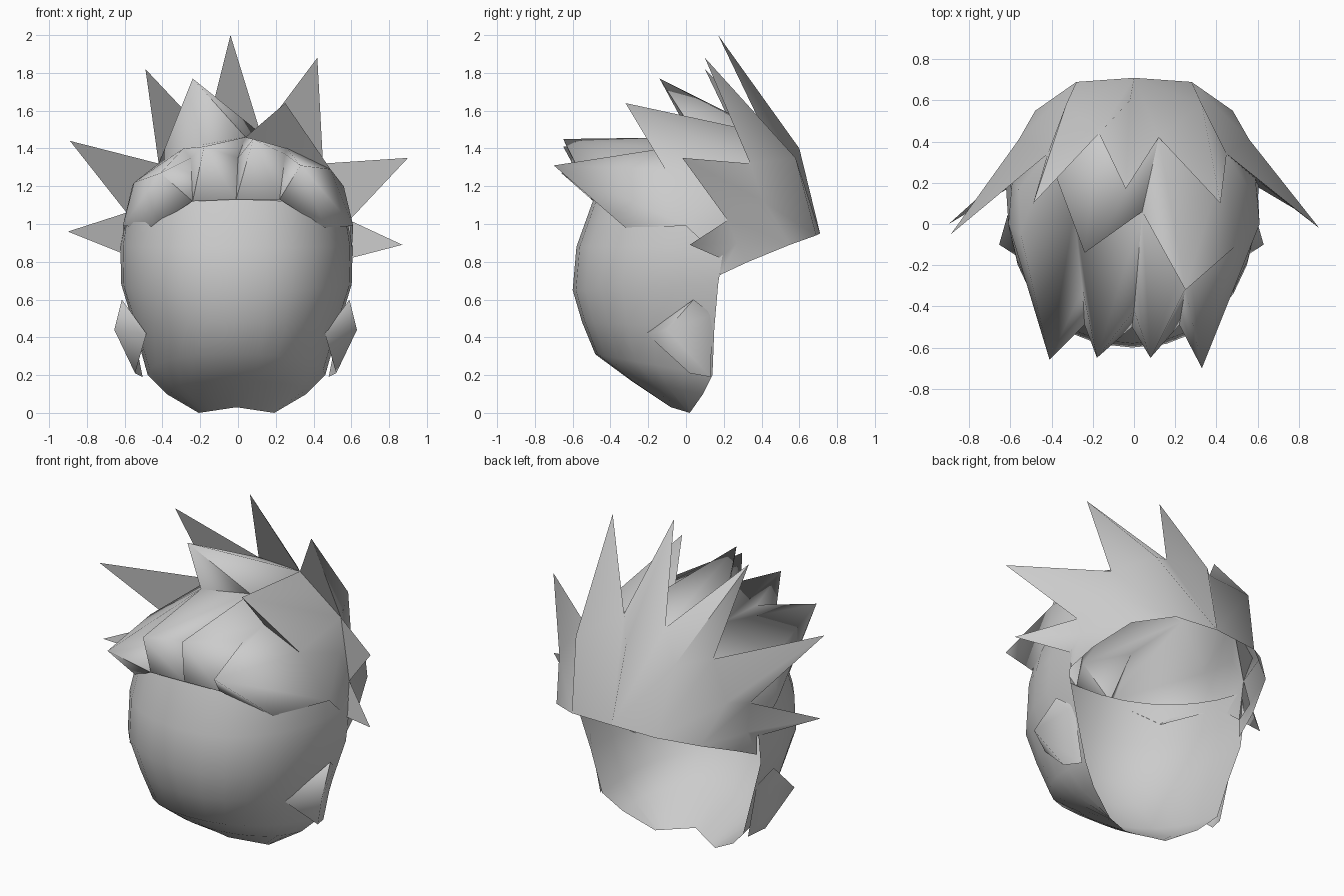
import bpy, bmesh, math

if "Cube" in bpy.data.objects:
    bpy.data.objects.remove(bpy.data.objects["Cube"])

grey = bpy.data.materials.new("plain_grey")
grey.diffuse_color = (0.6, 0.6, 0.6, 1)
grey.use_nodes = True
grey.node_tree.nodes["Principled BSDF"].inputs["Base Color"].default_value = grey.diffuse_color


def finish(name, bm, angle):
    """Turn a bmesh into a shaded object."""
    bmesh.ops.recalc_face_normals(bm, faces=bm.faces)
    me = bpy.data.meshes.new(name)
    bm.to_mesh(me)
    bm.free()
    me.materials.append(grey)
    ob = bpy.data.objects.new(name, me)
    bpy.context.collection.objects.link(ob)
    bpy.ops.object.select_all(action='DESELECT')
    ob.select_set(True)
    bpy.context.view_layer.objects.active = ob
    bpy.ops.object.shade_smooth_by_angle(angle=math.radians(angle))


def mirror(p):
    return (-p[0], p[1], p[2])


# Face: open shell, each row is (front y, front z, rim x, rim y, rim z)
rows = [(-.08, .03, .20, .02, .00), (-.29, .17, .37, .09, .10),
        (-.48, .31, .47, .14, .20), (-.55, .48, .54, .15, .45),
        (-.60, .65, .61, .17, .68), (-.58, .88, .615, .20, .88),
        (-.49, 1.13, .59, .20, 1.0)]
bm = bmesh.new()
N = 14
grid = []
for k, (yf, zf, xr, yr, zr) in enumerate(rows):
    line = []
    for i in range(N + 1):
        a = -math.pi / 2 + math.pi * i / N
        s = math.copysign(abs(math.sin(a)) ** .88, a)
        t = abs(s) if k == 0 else 1 - abs(math.cos(a)) ** .88
        line.append(bm.verts.new((xr * s - .008, yf + (yr - yf) * t, zf + (zr - zf) * t)))
    grid.append(line)
for lo, hi in zip(grid, grid[1:]):
    for i in range(N):
        bm.faces.new((lo[i], lo[i + 1], hi[i + 1], hi[i]))
finish("face", bm, 60)

# Ears: open flaps around an outer corner, flaring outward to the front
corner = (.63, -.10, .44)
ear = [(.46, -.21, .42), (.59, .04, .60), (.545, .14, .52), (.48, .13, .19), (.52, .02, .21)]
for name, flip in (("right_ear", False), ("left_ear", True)):
    bm = bmesh.new()
    hub, *ring = [bm.verts.new((-x - .025 if flip else x, y, z)) for x, y, z in [corner] + ear]
    for a, b in zip(ring, ring[1:] + ring[:1]):
        bm.faces.new((hub, a, b))
    finish(name, bm, 85)

# Hair: one hollow shell of spikes sharing their root points
bm = bmesh.new()


def verts(points):
    return [bm.verts.new(p) for p in points]


def both_sides(half, middle=()):
    return verts(half + list(middle) + [mirror(p) for p in reversed(half)])


# Back fan of seven spikes, right to left, radiating from the nape and its rim
T = verts([(.87, .02, .89), (.90, -.02, 1.35), (.42, .10, 1.88), (-.04, .17, 2.0),
           (-.49, .10, 1.82), (-.89, -.05, 1.44), (-.90, .0, .96)])
V = verts([(.60, .18, .82), (.59, .22, 1.02), (.45, .34, 1.32), (.12, .42, 1.48),
           (-.17, .44, 1.48), (-.42, .34, 1.32), (-.59, .23, 1.06), (-.60, .18, .84)])
R = both_sides([(.60, .18, .73), (.57, .33, .80), (.48, .55, .89), (.28, .69, .94)],
               [(0, .71, .95)])
M = both_sides([(.60, .27, .90), (.56, .41, 1.12), (.33, .58, 1.35)], [(-.02, .60, 1.40)])
spans = [(0, 2), (2, 3), (3, 4), (4, 4), (4, 5), (5, 6), (6, 8)]
for i, (r0, r1) in enumerate(spans):
    ring = [V[i], T[i], V[i + 1]] + R[r0:r1 + 1][::-1]
    for a, b in zip(ring, ring[1:] + ring[:1]):
        bm.faces.new((a, b, M[i]))
    bm.faces.new((V[i + 1], V[i], T[i]))

# Root points on the forehead, temples and crown
F0, F1, F2 = verts([(-.24, -.49, 1.12), (-.01, -.50, 1.13), (.22, -.49, 1.13)])
P0, P1, P2 = verts([(-.25, -.32, 1.35), (.0, -.42, 1.35), (.25, -.31, 1.37)])
C0, C1, C2 = verts([(-.29, .06, 1.40), (.04, .06, 1.46), (.26, -.12, 1.40)])
KR, KL = verts([(.49, -.11, 1.29), (-.55, -.05, 1.22)])
SR, SL = both_sides([(.46, -.32, .98)])
WR, WL = both_sides([(.61, .0, .99)])
XR, XL = both_sides([(.56, .17, 1.20)])

locks = [
    # Two crown spikes
    ((-.24, -.14, 1.77), [C0, C1, V[3], V[4], V[5]]),
    ((.25, -.32, 1.64), [C1, C2, KR, V[2], V[3]]),
    # Fringe: broad lock each side, two narrow ones between
    ((-.41, -.66, 1.27), [F0, SL, WL, KL, C0, P0]),
    ((-.18, -.65, 1.41), [F0, F1, P1, C1, C0, P0]),
    ((.08, -.65, 1.45), [F1, F2, P2, C2, C1, P1]),
    ((.33, -.70, 1.31), [F2, SR, WR, KR, C2, P2]),
]
for tip, ring in locks:
    t = bm.verts.new(tip)
    for a, b in zip(ring, ring[1:] + ring[:1]):
        bm.faces.new((t, a, b))

# Side panels joining fringe, crown and back fan
for k, w, x, upper, middle, lower in ((KR, WR, XR, V[2], V[1], V[0]),
                                      (KL, WL, XL, V[5], V[6], V[7])):
    for f in ((k, x, upper), (k, w, x), (w, middle, x), (w, lower, middle),
              (middle, upper, x)):
        bm.faces.new(f)
bm.faces.new((KL, V[5], C0))
finish("hair", bm, 75)
